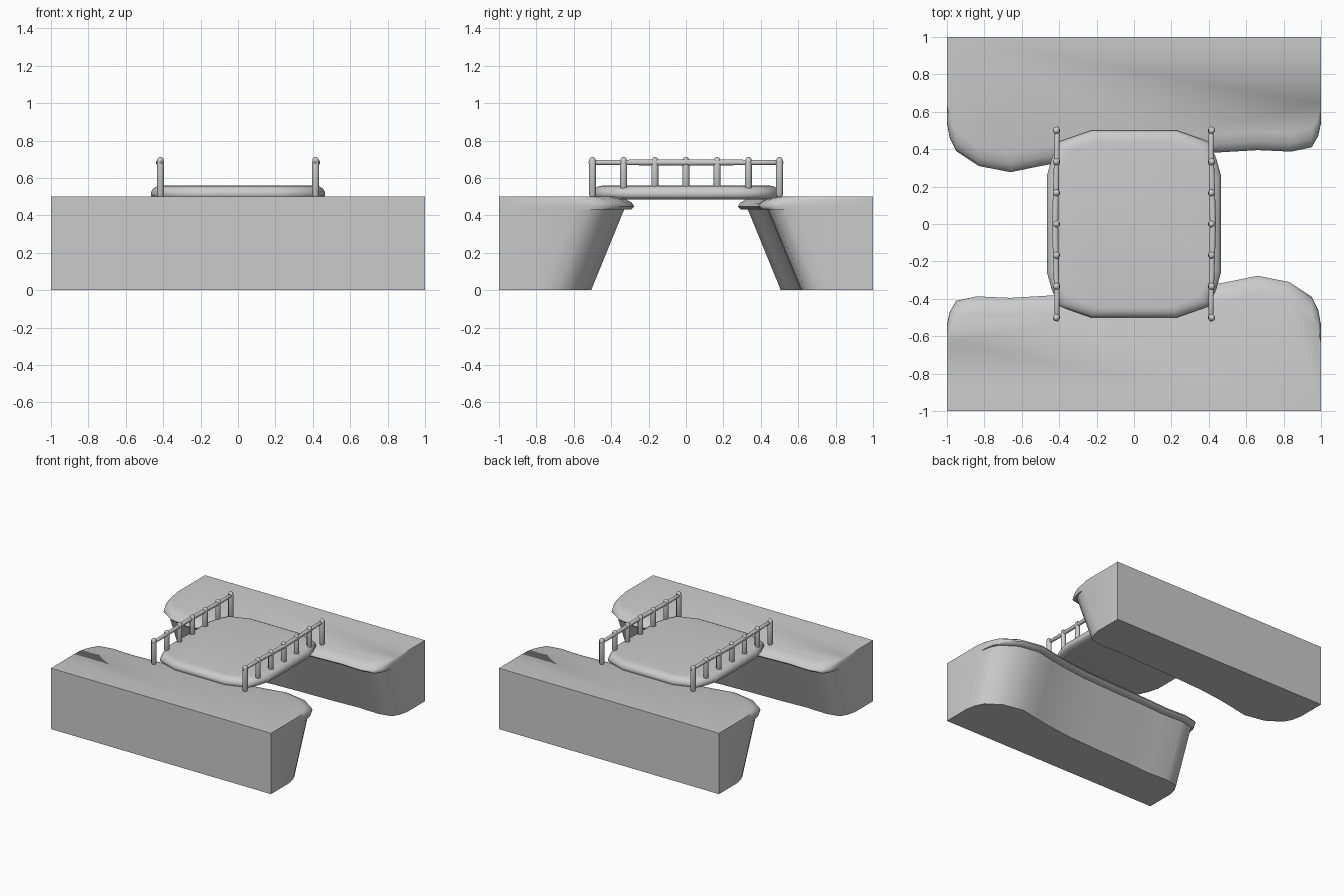
import bpy, bmesh, math

if "Cube" in bpy.data.objects:
    bpy.data.objects.remove(bpy.data.objects["Cube"])

def make_object(name, bm, angle=50):
    bmesh.ops.recalc_face_normals(bm, faces=bm.faces)
    me = bpy.data.meshes.new(name)
    bm.to_mesh(me)
    bm.free()
    ob = bpy.data.objects.new(name, me)
    bpy.context.collection.objects.link(ob)
    bpy.ops.object.select_all(action='DESELECT')
    ob.select_set(True)
    bpy.context.view_layer.objects.active = ob
    bpy.ops.object.shade_smooth_by_angle(angle=math.radians(angle))
    return ob

def loft(name, rings, angle=50):
    """Closed solid through equal-length rings of 3D points."""
    bm = bmesh.new()
    vs = [[bm.verts.new(p) for p in r] for r in rings]
    n = len(vs[0])
    for a, b in zip(vs, vs[1:]):
        for i in range(n):
            j = (i + 1) % n
            bm.faces.new((a[i], a[j], b[j], b[i]))
    bm.faces.new(vs[0][::-1])
    bm.faces.new(vs[-1])
    return make_object(name, bm, angle)

# River banks: wavy edge facing the gap, one bank is the other turned half way
EDGE = [(1, -.54), (.985, -.46), (.95, -.39), (.83, -.31), (.66, -.277), (.5, -.31),
        (.36, -.335), (.15, -.36), (-.15, -.375), (-.44, -.382), (-.66, -.395),
        (-.84, -.387), (-.95, -.41), (-.985, -.47), (-1, -.54)]

def bank_ring(shift, z, side):
    pts = [(x, y - shift) for x, y in EDGE] + [(-1, -1), (1, -1)]
    return [(x * side, y * side, z) for x, y in pts]

for label, side in (("front", 1), ("back", -1)):
    loft(label + "_bank_cliff", [bank_ring(s, z, side) for s, z in
         ((.23, 0), (.14, .22), (.05, .44))])
    loft(label + "_bank_grass", [bank_ring(s, z, side) for s, z in
         ((.06, .43), (.015, .432), (0, .447), (.012, .467), (.045, .487), (.1, .5))])

# Bridge deck: chamfered slab with softened rim
QUARTER = [(.465, 0), (.465, .26), (.44, .35), (.4, .44), (.23, .5)]
DECK = QUARTER + [(-x, y) for x, y in QUARTER[::-1]]
DECK += [(-x, -y) for x, y in QUARTER[1:]] + [(x, -y) for x, y in QUARTER[:0:-1]]

def deck_ring(inset, z):
    return [(x * (1 - inset / .465), y * (1 - inset / .5), z) for x, y in DECK]

loft("bridge_deck", [deck_ring(i, z) for i, z in
     ((.05, .485), (.01, .492), (0, .505), (0, .525), (.012, .545), (.035, .557), (.06, .56))])

# Railings: round-tipped posts and a handrail on each side
def rod(name, profile, to_point, sides=8):
    rings = []
    for r, t in profile:
        ring = []
        for k in range(sides):
            a = 2 * math.pi * (k + .5) / sides
            ring.append(to_point(r * math.cos(a), r * math.sin(a), t))
        rings.append(ring)
    return loft(name, rings)

for label, side in (("left", -1), ("right", 1)):
    for i in range(7):
        y0 = -.5 + i / 6
        z0 = .5 if i in (0, 6) else .54
        rod(f"{label}_post_{i + 1}",
            [(.014, z0), (.02, z0 + .012), (.02, .69), (.017, .703), (.008, .711)],
            lambda u, v, t: (side * .415 + u, y0 + v, t))
    rod(f"{label}_handrail",
        [(.006, -.52), (.013, -.512), (.015, -.4), (.018, 0), (.015, .4), (.013, .512), (.006, .52)],
        lambda u, v, t: (side * (.422 - .01 * (abs(t) > .3)) + u, t, .683 + v))
